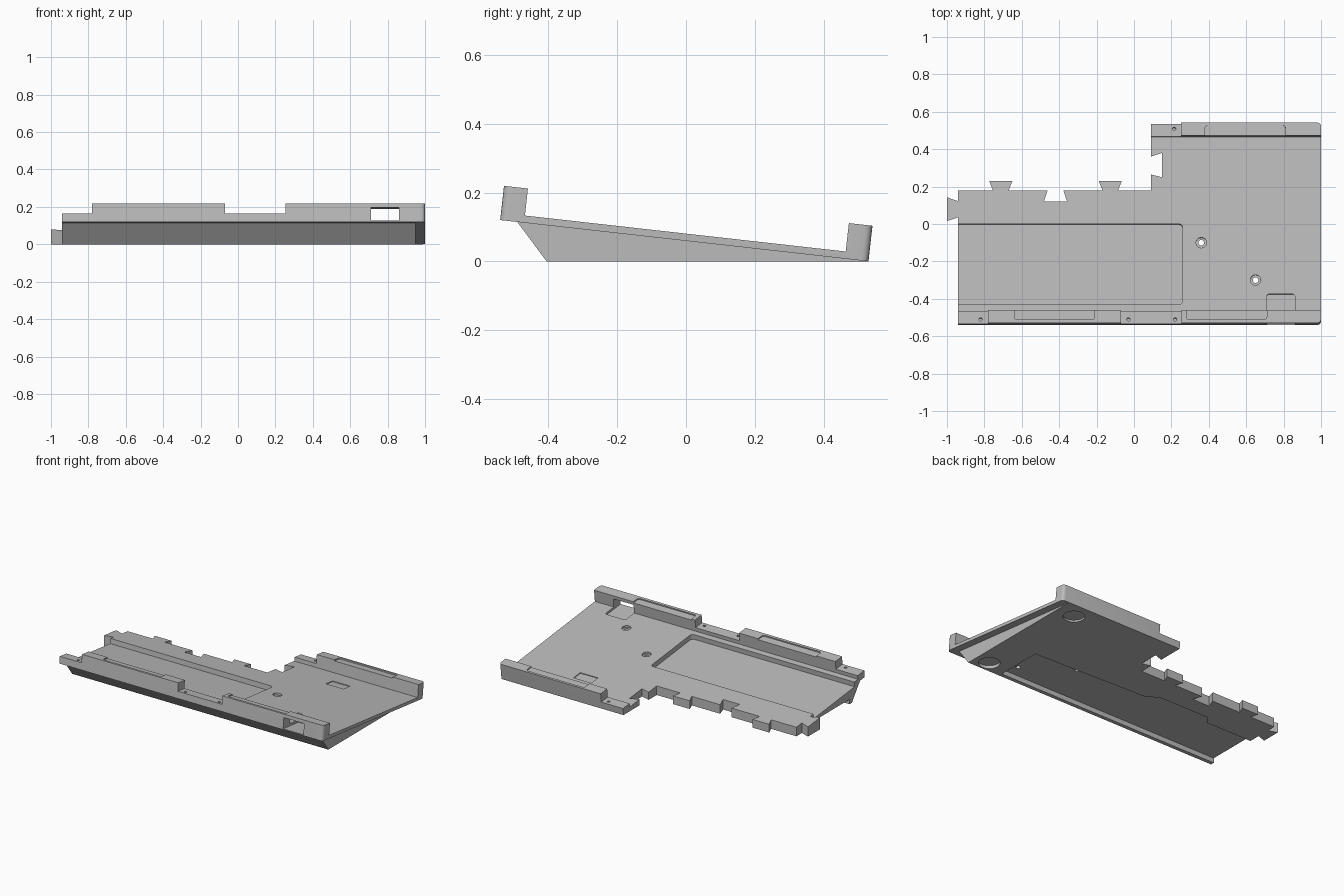
import bpy, bmesh, math
from mathutils import Matrix, Vector

if "Cube" in bpy.data.objects:
    bpy.data.objects.remove(bpy.data.objects["Cube"])

grey = bpy.data.materials.new("light_grey")
grey.diffuse_color = (0.5, 0.5, 0.5, 1)
grey.use_nodes = True
grey.node_tree.nodes["Principled BSDF"].inputs["Base Color"].default_value = grey.diffuse_color

# Tilted frame of the tray: x across, u from front to back, w normal to the tray
TILT = math.atan2(0.12, 1.07)
TRAY = Matrix.Translation((0, -0.54, 0.12)) @ Matrix.Rotation(-TILT, 4, 'X')
WORLD = Matrix.Identity(4)


def prism(name, pts, lo, hi, frame=WORLD, along_x=False):
    """Extrude a 2D outline between lo and hi, along z or along x."""
    bm = bmesh.new()
    place = (lambda p, t: Vector((t, p[0], p[1]))) if along_x else (lambda p, t: Vector((p[0], p[1], t)))
    a = [bm.verts.new(frame @ place(p, lo)) for p in pts]
    b = [bm.verts.new(frame @ place(p, hi)) for p in pts]
    bm.faces.new(a)
    bm.faces.new(b)
    for i in range(len(pts)):
        j = (i + 1) % len(pts)
        bm.faces.new((a[i], a[j], b[j], b[i]))
    bmesh.ops.recalc_face_normals(bm, faces=bm.faces)
    me = bpy.data.meshes.new(name)
    bm.to_mesh(me)
    bm.free()
    ob = bpy.data.objects.new(name, me)
    bpy.context.collection.objects.link(ob)
    me.materials.append(grey)
    return ob


def rounded(x0, x1, y0, y1, r=0.02, n=4):
    """Rectangle outline with rounded corners."""
    pts = []
    for cx, cy, start in ((x1 - r, y1 - r, 0), (x0 + r, y1 - r, 90),
                          (x0 + r, y0 + r, 180), (x1 - r, y0 + r, 270)):
        for i in range(n + 1):
            t = math.radians(start + 90 * i / n)
            pts.append((cx + r * math.cos(t), cy + r * math.sin(t)))
    return pts


def rect(x0, x1, y0, y1):
    return [(x0, y0), (x1, y0), (x1, y1), (x0, y1)]


def circle(x, y, r, n=24):
    return [(x + r * math.cos(math.tau * i / n), y + r * math.sin(math.tau * i / n)) for i in range(n)]


def combine(target, tool, operation='DIFFERENCE'):
    """Apply a boolean and remove the tool."""
    mod = target.modifiers.new("cut", 'BOOLEAN')
    mod.operation, mod.object, mod.solver = operation, tool, 'EXACT'
    bpy.context.view_layer.objects.active = target
    bpy.ops.object.modifier_apply(modifier=mod.name)
    bpy.data.objects.remove(tool, do_unlink=True)


def cut_tray(pts, lo, hi):
    combine(tray, prism("cutter", pts, lo, hi, TRAY))


def u_of(y):
    """World y on the tray surface to tray u."""
    return (y + 0.54) / math.cos(TILT) - 0.002


# Side profile: front wall, sloping floor, back wall, flat foot
local = [(0.05, 0), (0, 0), (0, 0.1), (0.07, 0.1), (0.07, 0.021),
         (1.008, 0.021), (1.008, 0.104), (1.077, 0.104), (1.077, 0.0)]
profile = [(TRAY @ Vector((0, u, w))).yz for u, w in local]
profile = [(p[0], max(p[1], 0)) for p in profile] + [(-0.405, 0)]
tray = prism("tilted_tray", profile, -1.1, 1.1, along_x=True)


# Plan outline with dovetail tabs and sockets
def dovetail(cx, y, depth):
    return [(cx + 0.042, y), (cx + 0.062, y + depth), (cx - 0.062, y + depth), (cx - 0.042, y)]


outline = [(-0.94, -0.7), (1.2, -0.7), (1.2, 0.7), (0.09, 0.7),
           (0.09, 0.36), (0.15, 0.38), (0.15, 0.25), (0.09, 0.265), (0.09, 0.18)]
outline += dovetail(-0.127, 0.18, 0.05) + dovetail(-0.42, 0.18, -0.06) + dovetail(-0.712, 0.18, 0.05)
outline += [(-0.94, 0.18), (-0.94, 0.122), (-1.0, 0.143), (-1.0, 0.015), (-0.94, 0.036)]
combine(tray, prism("outline_tool", outline, -0.2, 0.5), 'INTERSECT')

# Rounded right-hand corners
combine(tray, prism("corner_tool", rounded(-1.5, 1.0, 0, 1.077), -0.3, 0.3, TRAY), 'INTERSECT')

# Overhang of the floor beyond the foot
cut_tray(rect(0.95, 1.2, -0.2, 1.2), -0.4, 0.0)

# Lower sections of the walls
for x0, x1, u0, u1 in ((-1.1, -0.78, -0.1, 0.12), (-0.07, 0.255, -0.1, 0.12), (-0.1, 0.25, 0.95, 1.2)):
    cut_tray(rect(x0, x1, u0, u1), 0.046, 0.2)

# Large pocket, open at the left end
cut_tray(rounded(-1.3, 0.26, u_of(-0.43), u_of(0.0)), -0.012, 0.06)

# Port opening through the front wall and its shallow floor recess
cut_tray(rect(0.71, 0.86, -0.05, 0.1), 0.006, 0.078)
cut_tray(rounded(0.71, 0.86, 0.05, u_of(-0.375), 0.012), 0.006, 0.07)

# Shallow slots along the wall tops
for x0, x1, u0, u1, top in ((-0.64, -0.21, 0.018, 0.09, 0.1), (0.28, 0.71, 0.018, 0.09, 0.1),
                            (0.38, 0.81, 0.99, 1.062, 0.104)):
    cut_tray(rounded(x0, x1, u0, u1, 0.015), top - 0.008, 0.2)

# Screw holes in the low wall sections
for x, u in ((-0.82, 0.025), (-0.03, 0.025), (0.22, 0.025), (0.215, 1.05)):
    cut_tray(circle(x, u, 0.009, 12), 0.015, 0.1)

# Counterbored through holes and a shallow label recess
for x, y in ((0.36, -0.1), (0.65, -0.3)):
    cut_tray(circle(x, u_of(y), 0.028), 0.008, 0.06)
    combine(tray, prism("cutter", circle(x, y, 0.015, 16), -0.1, 0.3))
cut_tray(rect(0.46, 0.59, u_of(0.27), u_of(0.34)), 0.016, 0.05)

# Hollow under the foot, open at the left end
hollow = [(0.71, -0.38), (0.71, -0.07), (-0.11, -0.04), (-0.2, 0.01), (-0.56, 0.01),
          (-0.6, -0.04), (-1.2, -0.04), (-1.2, -0.38)]
combine(tray, prism("cutter", hollow, -0.1, 0.032))

# Round recesses for rubber feet
for x, y, depth in ((0.85, -0.33, 0.02), (0.82, 0.42, 0.012)):
    combine(tray, prism("cutter", circle(x, y, 0.065, 32), -0.1, depth))

# Smooth the rounded corners, keep the edges sharp
bpy.ops.object.select_all(action='DESELECT')
tray.select_set(True)
bpy.context.view_layer.objects.active = tray
bpy.ops.object.shade_smooth_by_angle(angle=math.radians(30))
